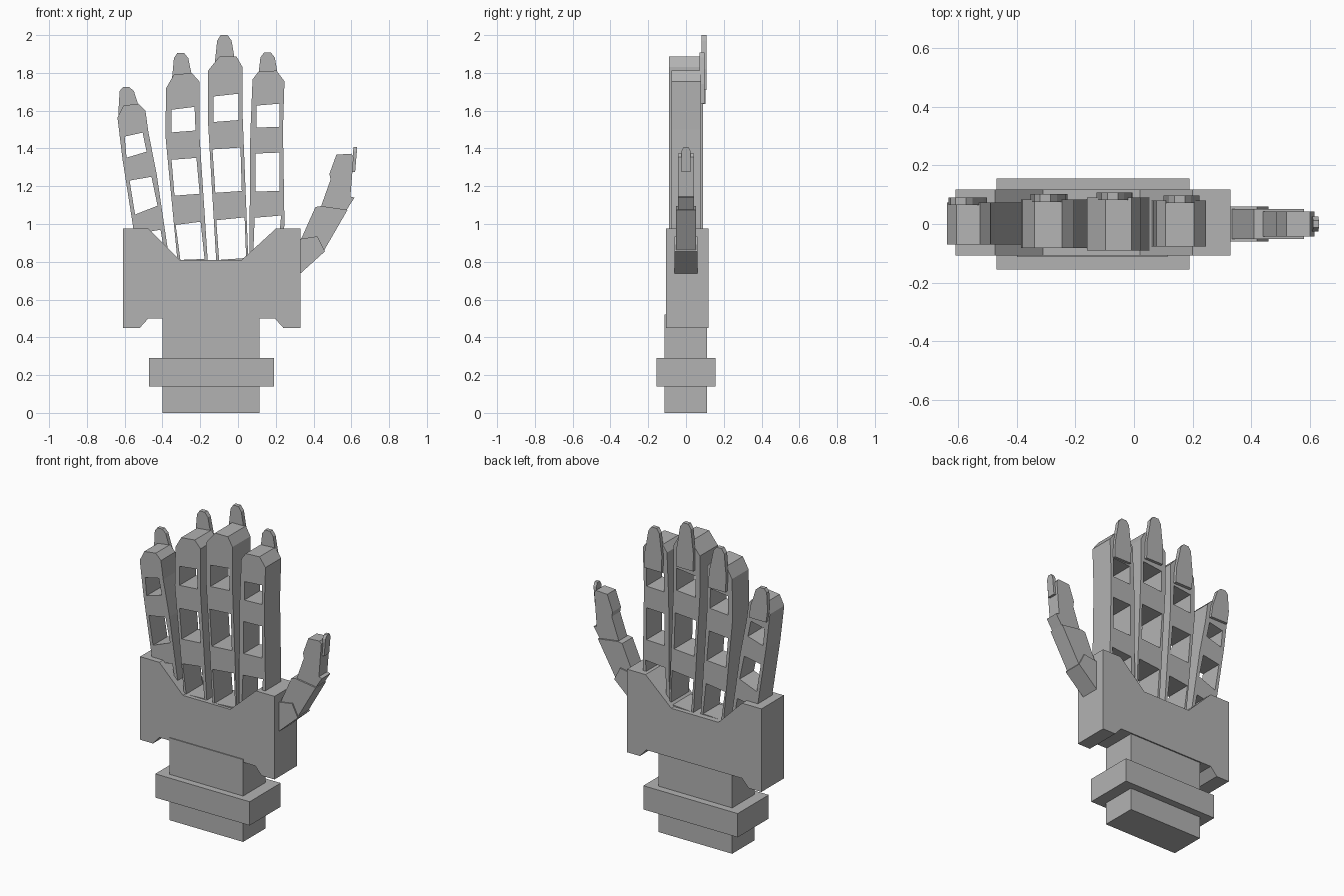
import bpy, bmesh, math

gray = bpy.data.materials.new("matte_gray")
gray.diffuse_color = (0.45, 0.45, 0.45, 1)


def plate(name, loops, y0, y1):
    """Extrude an x-z outline (first loop) with holes (other loops) from y0 to y1."""
    curve = bpy.data.curves.new(name, 'CURVE')
    curve.dimensions = '2D'
    curve.fill_mode = 'BOTH'
    curve.extrude = (y1 - y0) / 2
    for loop in loops:
        spline = curve.splines.new('POLY')
        spline.points.add(len(loop) - 1)
        for point, (x, z) in zip(spline.points, loop):
            point.co = (x, z, 0, 1)
        spline.use_cyclic_u = True
        spline.use_smooth = False
    ob = bpy.data.objects.new(name, curve)
    bpy.context.collection.objects.link(ob)
    ob.rotation_euler.x = math.pi / 2
    ob.location.y = (y0 + y1) / 2
    bpy.ops.object.select_all(action='DESELECT')
    ob.select_set(True)
    bpy.context.view_layer.objects.active = ob
    bpy.ops.object.convert(target='MESH')
    ob = bpy.context.object
    bm = bmesh.new()
    bm.from_mesh(ob.data)
    bmesh.ops.remove_doubles(bm, verts=bm.verts, dist=0.0005)
    bmesh.ops.recalc_face_normals(bm, faces=bm.faces)
    for f in bm.faces:
        f.smooth = False
    bm.to_mesh(ob.data)
    bm.free()
    ob.data.materials.clear()
    ob.data.materials.append(gray)
    return ob


def rect(x0, x1, z0, z1):
    return [(x0, z0), (x1, z0), (x1, z1), (x0, z1)]


# Wrist, cuff and notched palm
plate("wrist", [rect(-0.40, 0.115, 0, 0.52)], -0.113, 0.11)
plate("cuff", [rect(-0.47, 0.19, 0.14, 0.29)], -0.155, 0.155)
plate("palm", [[(-0.61, 0.45), (-0.52, 0.45), (-0.475, 0.50), (0.195, 0.50),
                (0.24, 0.45), (0.33, 0.45), (0.33, 0.975), (0.20, 0.975),
                (0.02, 0.81), (-0.31, 0.81), (-0.475, 0.975), (-0.61, 0.975)]],
      -0.107, 0.118)

# Fingers: outline followed by three openings
plate("little_finger", [
    [(-0.606, 1.627), (-0.526, 1.637), (-0.49, 1.60), (-0.474, 1.484), (-0.43, 1.26),
     (-0.362, 0.80), (-0.51, 0.80), (-0.553, 0.97), (-0.611, 1.34), (-0.638, 1.563)],
    [(-0.60, 1.463), (-0.505, 1.484), (-0.484, 1.383), (-0.59, 1.351)],
    [(-0.574, 1.23), (-0.458, 1.25), (-0.426, 1.097), (-0.545, 1.05)],
    [(-0.52, 0.95), (-0.41, 0.97), (-0.389, 0.845), (-0.49, 0.83)]], -0.07, 0.073)
plate("ring_finger", [
    [(-0.34, 1.79), (-0.245, 1.80), (-0.205, 1.755), (-0.205, 1.485),
     (-0.16, 0.80), (-0.32, 0.80), (-0.385, 1.475), (-0.38, 1.72)],
    [(-0.352, 1.605), (-0.23, 1.62), (-0.225, 1.495), (-0.352, 1.485)],
    [(-0.352, 1.34), (-0.22, 1.35), (-0.203, 1.16), (-0.336, 1.15)],
    [(-0.33, 0.995), (-0.198, 1.012), (-0.177, 0.815), (-0.305, 0.81)]], -0.082, 0.083)
plate("middle_finger", [
    [(-0.098, 1.887), (-0.008, 1.887), (0.024, 1.83), (0.025, 1.56),
     (0.055, 0.80), (-0.115, 0.80), (-0.16, 1.56), (-0.16, 1.81)],
    [(-0.13, 1.675), (0.003, 1.69), (0.003, 1.55), (-0.13, 1.54)],
    [(-0.135, 1.395), (0.013, 1.405), (0.02, 1.175), (-0.12, 1.165)],
    [(-0.115, 1.02), (0.035, 1.035), (0.043, 0.82), (-0.10, 0.81)]], -0.09, 0.09)
plate("index_finger", [
    [(0.108, 1.807), (0.204, 1.812), (0.246, 1.755), (0.238, 1.50), (0.246, 1.0),
     (0.23, 0.80), (0.06, 0.80), (0.065, 1.475), (0.077, 1.765)],
    [(0.098, 1.627), (0.22, 1.637), (0.22, 1.515), (0.098, 1.51)],
    [(0.093, 1.373), (0.22, 1.378), (0.22, 1.176), (0.093, 1.171)],
    [(0.088, 1.033), (0.228, 1.045), (0.21, 0.82), (0.08, 0.815)]], -0.077, 0.08)

# Fingernails: tapered plates on the back, rising past the fingertips
NAIL = [(-0.06, 0), (-0.052, -0.12), (-0.036, -0.21), (-0.018, -0.29), (0.0, -0.29),
        (0.0, -0.29)]


def nail(name, x, top, length, y0, y1, lean):
    half = [(0.06, 1.0), (0.06, 0.62), (0.05, 0.40), (0.038, 0.10), (0.018, 0.0)]
    side = [(w, top - t * length) for w, t in half]
    loop = side + [(-w, z) for w, z in reversed(side)]
    plate(name, [[(x + w + lean * (top - z), z) for w, z in loop]], y0, y1)


nail("little_nail", -0.592, 1.724, 0.21, 0.065, 0.090, 0.14)
nail("ring_nail", -0.303, 1.905, 0.27, 0.075, 0.103, 0.06)
nail("middle_nail", -0.073, 2.0, 0.29, 0.082, 0.108, 0.03)
nail("index_nail", 0.156, 1.908, 0.27, 0.072, 0.097, 0.03)

# Thumb: base, middle and tip segments
plate("thumb_base", [[(0.28, 0.78), (0.325, 0.733), (0.46, 0.855), (0.42, 0.935),
                      (0.325, 0.92)]], -0.06, 0.06)
plate("thumb_middle", [[(0.325, 0.90), (0.45, 0.85), (0.58, 1.075), (0.44, 1.095),
                        (0.41, 1.09)]], -0.052, 0.052)
plate("thumb_tip", [[(0.435, 1.08), (0.575, 1.075), (0.617, 1.14), (0.595, 1.145),
                     (0.612, 1.355), (0.60, 1.372), (0.521, 1.367), (0.484, 1.266),
                     (0.49, 1.235)]], -0.042, 0.042)

# Thumbnail: plate facing sideways, built as a y-z outline and turned
tn = plate("thumb_nail", [[(-0.025, 1.275), (0.025, 1.275), (0.025, 1.385), (0.012, 1.408),
                           (-0.012, 1.408), (-0.025, 1.385)]], -0.01, 0.01)
for v in tn.data.vertices:
    y, z = v.co.x, v.co.y
    thick = v.co.z
    v.co = (0.61 + thick + 0.085 * (z - 1.275), z, -y)
tn.data.update()
